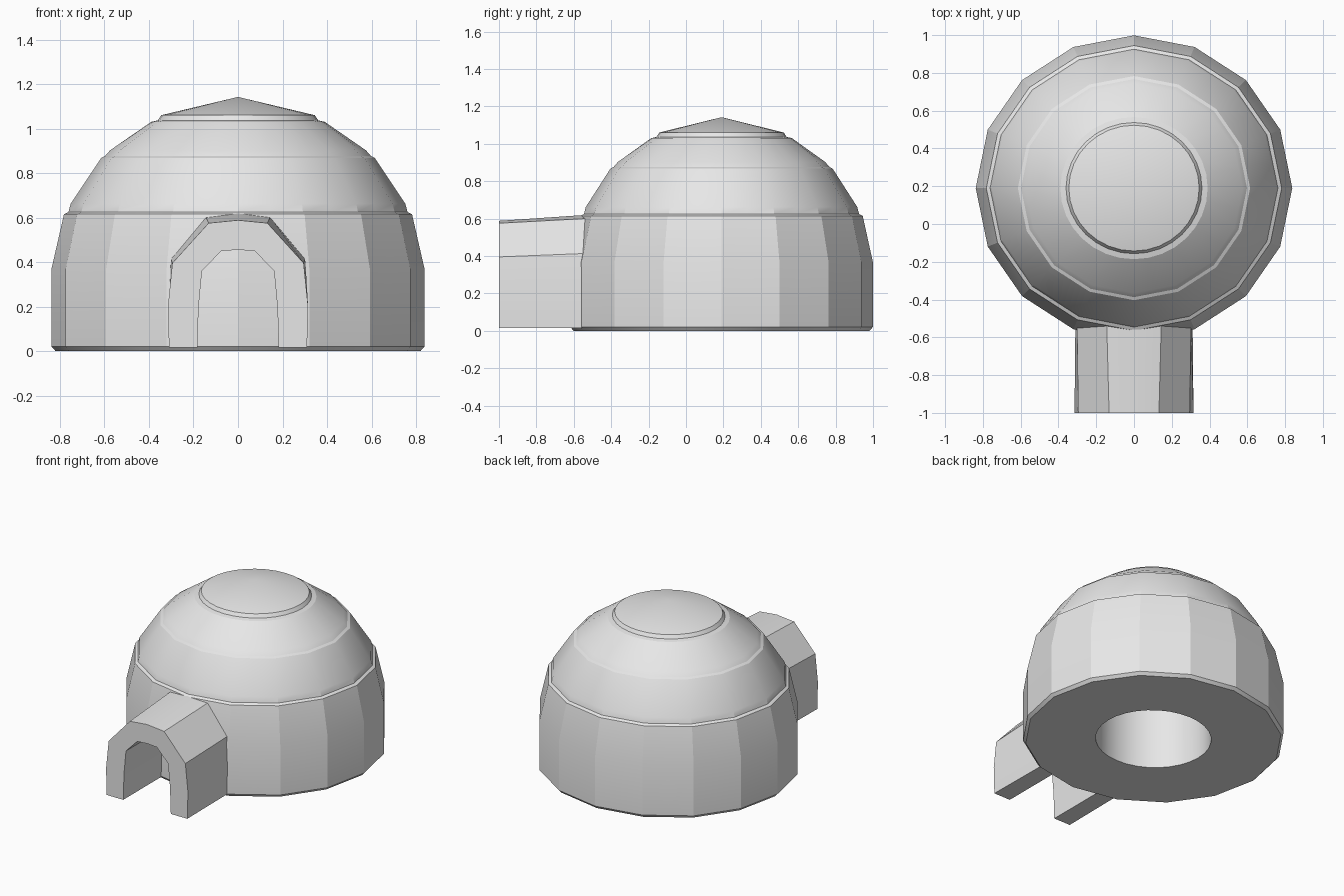
import bpy, bmesh, math

if "Cube" in bpy.data.objects:
    bpy.data.objects.remove(bpy.data.objects["Cube"])

SNOW = (0.8, 0.8, 0.8, 1)
SEGMENTS = 32
CENTRE_Y = 0.19
DEPTH = 0.965

snow = bpy.data.materials.new("snow")
snow.use_nodes = True
snow.diffuse_color = SNOW
snow.node_tree.nodes["Principled BSDF"].inputs["Base Color"].default_value = SNOW


def finish(name, bm):
    mesh = bpy.data.meshes.new(name)
    bm.to_mesh(mesh)
    bm.free()
    mesh.materials.append(snow)
    obj = bpy.data.objects.new(name, mesh)
    bpy.context.collection.objects.link(obj)
    bpy.ops.object.select_all(action="DESELECT")
    obj.select_set(True)
    bpy.context.view_layer.objects.active = obj
    bpy.ops.object.shade_smooth_by_angle(angle=math.radians(20))
    return obj


def ring(bm, radius, z, rounded):
    """A circle, or a sixteen-sided outline with points at mid-sides."""
    verts = []
    step = 2 * math.pi / SEGMENTS
    for i in range(SEGMENTS):
        r = radius if rounded or i % 2 == 0 else radius * math.cos(step)
        verts.append(bm.verts.new((r * math.cos(i * step),
                                   CENTRE_Y + DEPTH * r * math.sin(i * step), z)))
    return verts


def lathe(name, profile):
    """Profile points are (radius, height, rounded); radius 0 closes to a tip."""
    bm = bmesh.new()
    rings = [ring(bm, *p) if p[0] else [bm.verts.new((0, CENTRE_Y, p[1]))]
             for p in profile]
    for a, b in zip(rings, rings[1:]):
        for i in range(SEGMENTS):
            j = (i + 1) % SEGMENTS
            if len(a) == 1:
                bm.faces.new((a[0], b[j], b[i]))
            elif len(b) == 1:
                bm.faces.new((a[i], a[j], b[0]))
            else:
                bm.faces.new((a[i], a[j], b[j], b[i]))
    return finish(name, bm)


# Dome, from the hollow inside out to the cap
lathe("inner_hollow", [(0, 1.02, True), (0.365, 1.02, True), (0.37, 0, True)])
lathe("base_floor", [(0.37, 0, True), (0.82, 0, False)])
lathe("lower_wall", [(0.82, 0, False), (0.838, 0.02, False), (0.838, 0.37, False),
                     (0.782, 0.615, False)])
lathe("middle_tier", [(0.782, 0.615, False), (0.762, 0.625, False),
                      (0.752, 0.662, False), (0.615, 0.868, False)])
lathe("upper_tier", [(0.615, 0.868, False), (0.598, 0.876, False),
                     (0.575, 0.902, False), (0.39, 1.03, True)])
lathe("cap", [(0.39, 1.03, True), (0.36, 1.037, True),
              (0.345, 1.06, True), (0, 1.142, True)])


def mirrored(half):
    """Complete an arch outline from its +x half, listed from the ground up."""
    return half + [(-x, z) for x, z in reversed(half) if x > 0]


# Entrance tunnel: an arched shell with no floor, running into the dome
outer_front = mirrored([(0.31, 0.015), (0.315, 0.2), (0.295, 0.395), (0.132, 0.575), (0, 0.588)])
outer_back = mirrored([(0.305, 0.015), (0.31, 0.2), (0.302, 0.415), (0.145, 0.602), (0, 0.622)])
inner = mirrored([(0.183, 0.015), (0.177, 0.2), (0.162, 0.36), (0.075, 0.45), (0, 0.455)])

bm = bmesh.new()
loops = [[bm.verts.new((x, y, z)) for x, z in outline] for outline, y in
         ((outer_front, -1), (outer_back, -0.5), (inner, -0.5), (inner, -1))]
for k in range(4):
    a, b = loops[k], loops[(k + 1) % 4]
    for i in range(len(a) - 1):
        bm.faces.new((a[i], a[i + 1], b[i + 1], b[i]))
for end in (0, -1):
    bm.faces.new([loop[end] for loop in loops])
bmesh.ops.recalc_face_normals(bm, faces=bm.faces[:])
finish("entrance_tunnel", bm)
